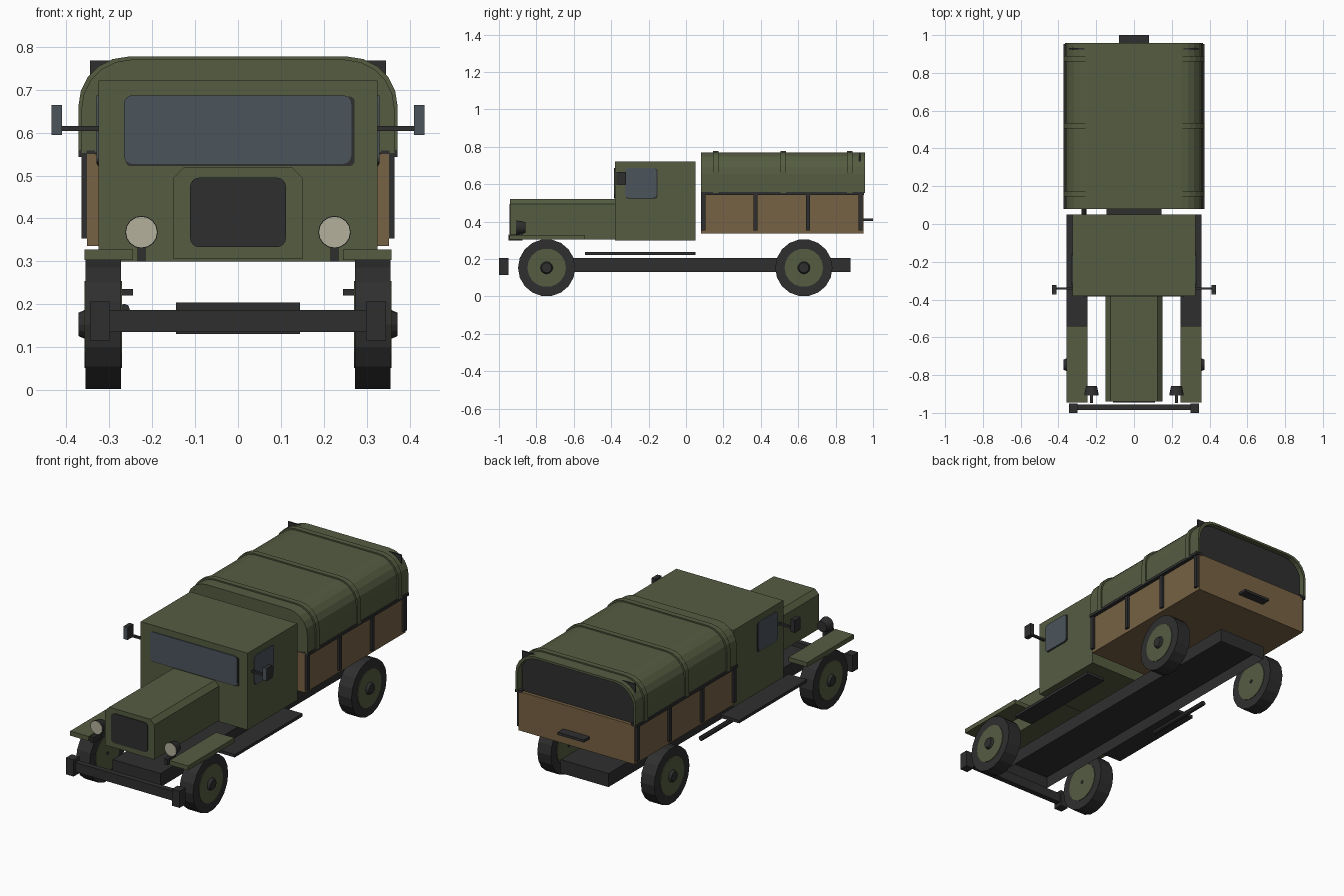
import bpy, bmesh, math

if "Cube" in bpy.data.objects:
    bpy.data.objects.remove(bpy.data.objects["Cube"])


def material(name, rgb):
    m = bpy.data.materials.new(name)
    m.diffuse_color = (*rgb, 1)
    m.use_nodes = True
    m.node_tree.nodes["Principled BSDF"].inputs["Base Color"].default_value = m.diffuse_color
    return m


GREEN = material("olive green", (0.090, 0.107, 0.053))
DARK = material("dark grey", (0.028, 0.028, 0.028))
WOOD = material("brown wood", (0.185, 0.122, 0.058))
GLASS = material("blue grey glass", (0.070, 0.090, 0.107))
CREAM = material("cream lamp", (0.456, 0.434, 0.332))


def finish(name, bm, mat):
    bmesh.ops.recalc_face_normals(bm, faces=bm.faces)
    me = bpy.data.meshes.new(name)
    bm.to_mesh(me)
    bm.free()
    me.materials.append(mat)
    ob = bpy.data.objects.new(name, me)
    bpy.context.collection.objects.link(ob)
    return ob


def loft(name, axis, rings, mat):
    """Join outlines [(position, points)] along x or y and cap both ends."""
    bm = bmesh.new()
    loops = []
    for pos, pts in rings:
        loops.append([bm.verts.new((pos, u, v) if axis == "x" else (u, pos, v))
                      for u, v in pts])
    for a, b in zip(loops, loops[1:]):
        n = len(a)
        for i in range(n):
            bm.faces.new((a[i], a[(i + 1) % n], b[(i + 1) % n], b[i]))
    bm.faces.new(loops[0])
    bm.faces.new(loops[-1])
    return finish(name, bm, mat)


def prism(name, axis, pts, a, b, mat):
    return loft(name, axis, [(a, pts), (b, pts)], mat)


def box(name, x, y, z, mat):
    return prism(name, "y", rect(*x, *z), *y, mat)


def rect(u0, u1, v0, v1):
    return [(u0, v0), (u1, v0), (u1, v1), (u0, v1)]


def rounded(u0, u1, v0, v1, r, n=4):
    pts = []
    for cu, cv, start in ((u1 - r, v1 - r, 0), (u0 + r, v1 - r, 90),
                          (u0 + r, v0 + r, 180), (u1 - r, v0 + r, 270)):
        for i in range(n + 1):
            t = math.radians(start + 90 * i / n)
            pts.append((cu + r * math.cos(t), cv + r * math.sin(t)))
    return pts


def circle(u, v, r, n=16):
    return [(u + r * math.cos(2 * math.pi * i / n),
             v + r * math.sin(2 * math.pi * i / n)) for i in range(n)]


# Chassis: long box, hollow underneath
chassis = box("chassis", (-0.145, 0.145), (-0.88, 0.88), (0.13, 0.204), DARK)
bm = bmesh.new()
bm.from_mesh(chassis.data)
bottom = min(bm.faces, key=lambda f: f.calc_center_median().z)
bmesh.ops.inset_region(bm, faces=[bottom], thickness=0.008)
bmesh.ops.translate(bm, verts=bottom.verts, vec=(0, 0, 0.06))
bm.to_mesh(chassis.data)
bm.free()

# Front bumper and exhaust
box("bumper_bar", (-0.31, 0.31), (-0.985, -0.955), (0.135, 0.187), DARK)
prism("exhaust_pipe", "y", circle(-0.265, 0.188, 0.013, 8), -0.15, 0.25, DARK)

# Hood with chamfered top edges, and grille
prism("hood", "y", [(-0.15, 0.305), (0.15, 0.305), (0.15, 0.495), (0.125, 0.52),
                    (-0.125, 0.52), (-0.15, 0.495)], -0.94, -0.37, GREEN)
prism("grille", "y", rounded(-0.112, 0.112, 0.333, 0.495, 0.022), -0.944, -0.935, DARK)

# Cab and windshield
box("cab", (-0.325, 0.325), (-0.38, 0.05), (0.30, 0.722), GREEN)
prism("windshield_seal", "y", rounded(-0.262, 0.272, 0.522, 0.684, 0.012), -0.382, -0.375, DARK)
prism("windshield", "y", rounded(-0.266, 0.264, 0.527, 0.687, 0.02), -0.385, -0.376, GLASS)

# Cargo bed and tailgate handle
box("cargo_bed", (-0.352, 0.352), (0.08, 0.95), (0.336, 0.55), WOOD)
box("tailgate_handle", (-0.08, 0.08), (0.94, 1.0), (0.403, 0.417), DARK)


# Canvas cover: arch outline from right foot over the top to left foot
def arch(off, base=0.553):
    w, top, r = 0.365 + off, 0.770 + off, 0.115
    half = [(w, base)]
    for i in range(6):
        t = math.radians(90 * i / 5)
        half.append((w - r + r * math.cos(t), top - r + r * math.sin(t)))
    return half + [(-u, v) for u, v in reversed(half)]


def arch_band(outer, inner):
    return arch(outer) + arch(inner)[::-1]


prism("canvas_cover", "y", arch_band(0, -0.012), 0.08, 0.958, GREEN)
prism("canvas_front", "y", arch(-0.006), 0.081, 0.09, GREEN)
for y in (0.16, 0.52, 0.875):
    prism("canvas_rib", "y", arch_band(0.007, -0.004), y - 0.015, y + 0.015, GREEN)
box("canvas_opening", (-0.345, 0.345), (0.925, 0.932), (0.545, 0.768), DARK)

# Parts repeated on both sides
for s in (1, -1):
    def sx(a, b):
        return tuple(sorted((s * a, s * b)))

    box("bumper_end", sx(0.298, 0.345), (-1.0, -0.95), (0.115, 0.206), DARK)
    box("fender", sx(0.245, 0.358), (-0.945, -0.54), (0.303, 0.328), GREEN)
    box("running_board", sx(0.245, 0.358), (-0.54, 0.05), (0.22, 0.236), DARK)

    # Wheels
    for y in (-0.745, 0.63):
        prism("tire", "x", circle(y, 0.153, 0.153, 18), s * 0.273, s * 0.355, DARK)
        prism("wheel_disc", "x", circle(y, 0.153, 0.103, 18), s * 0.270, s * 0.358, GREEN)
        loft("wheel_hub", "x", [(s * 0.35, circle(y, 0.153, 0.037, 12)),
                                (s * 0.372, circle(y, 0.153, 0.027, 12))], DARK)
        prism("axle_stub", "x", circle(y, 0.153, 0.01, 8), s * 0.267, s * 0.28, DARK)

    # Headlights
    loft("headlight", "y", [(-0.905, circle(s * 0.225, 0.368, 0.038)),
                            (-0.858, circle(s * 0.225, 0.368, 0.029))], DARK)
    prism("headlight_lens", "y", circle(s * 0.225, 0.368, 0.036), -0.908, -0.90, CREAM)
    box("headlight_stem", sx(0.216, 0.234), (-0.892, -0.874), (0.32, 0.345), DARK)
    box("headlight_bracket", sx(0.216, 0.234), (-0.948, -0.874), (0.300, 0.332), DARK)

    # Side windows and mirrors
    prism("side_window_seal", "x", rounded(-0.322, -0.153, 0.522, 0.684, 0.012),
          s * 0.32, s * 0.327, DARK)
    prism("side_window", "x", rounded(-0.326, -0.158, 0.527, 0.687, 0.02),
          s * 0.321, s * 0.33, GLASS)
    box("mirror_arm", sx(0.32, 0.42), (-0.348, -0.336), (0.604, 0.616), DARK)
    box("mirror", sx(0.41, 0.435), (-0.368, -0.322), (0.595, 0.664), DARK)
    box("mirror_glass", sx(0.41, 0.435), (-0.372, -0.368), (0.595, 0.664), GLASS)

    # Bed rails and posts
    box("bed_rail", sx(0.333, 0.372), (0.08, 0.952), (0.543, 0.558), DARK)
    for y in (0.092, 0.372, 0.652, 0.932):
        box("bed_post", sx(0.35, 0.365), (y - 0.011, y + 0.011), (0.353, 0.55), DARK)
